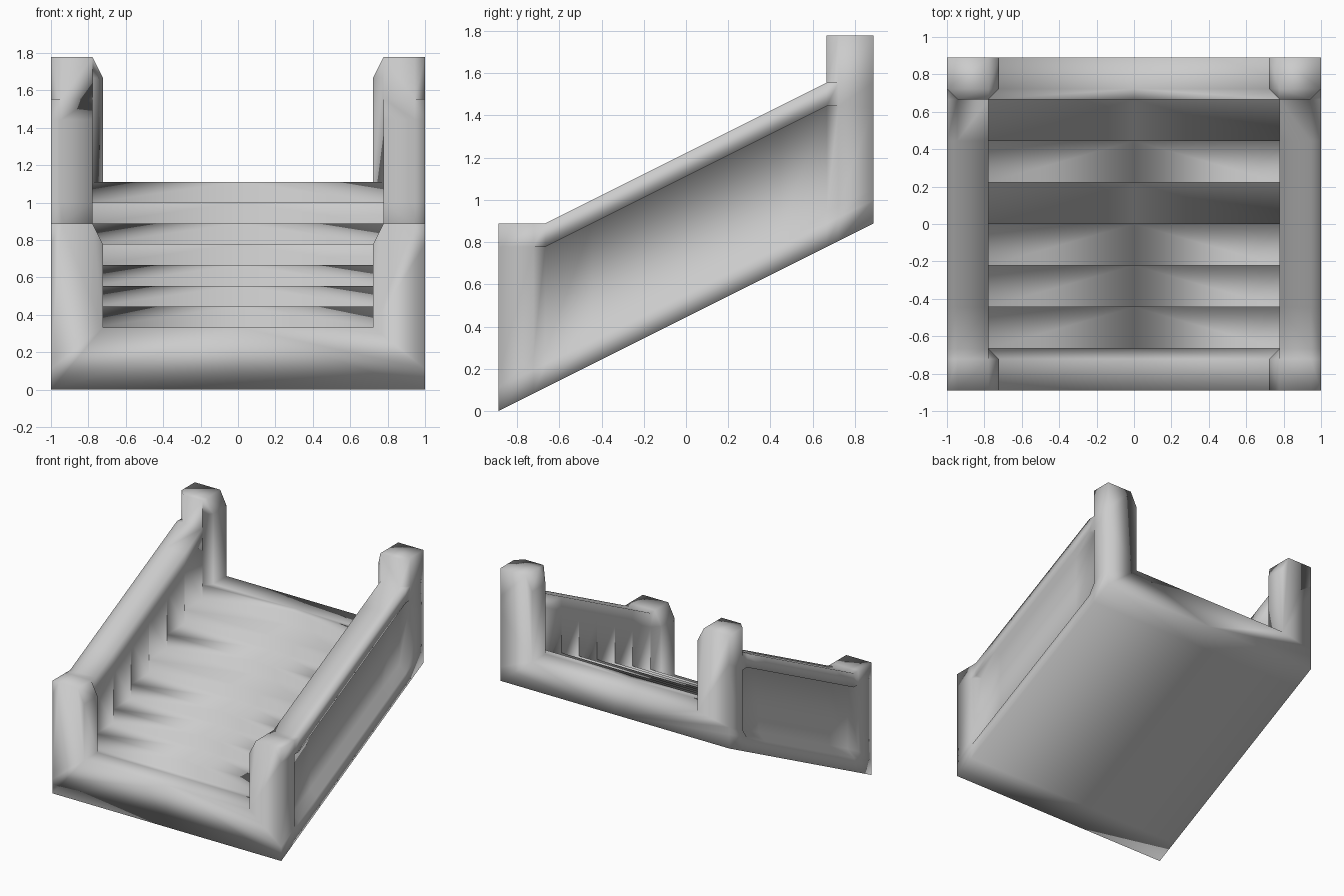
import bpy
import bmesh

cube = bpy.data.objects.get("Cube")
if cube:
    bpy.data.objects.remove(cube, do_unlink=True)

U = 1 / 18          # modelling grid
END, NECK, RAIL = 16, 13, 12   # post end, post chamfer start, rail end along y

stone = bpy.data.materials.new("plain_grey")
stone.use_nodes = True
grey = (0.6, 0.6, 0.6, 1)
stone.diffuse_color = grey
stone.node_tree.nodes["Principled BSDF"].inputs["Base Color"].default_value = grey


def section(y, step, upper_post=False):
    """Half cross-section, from the underside centre round to the tread centre."""
    post = abs(y) > RAIL
    base = (y + END) / 2
    rail = 16 + (max(-RAIL, min(RAIL, y)) + RAIL) / 2
    top = 32 if upper_post else rail
    tread = 6 + 2 * step
    inner = 13 if post else 14
    recess = 18 if post else 17
    shoulder = 18 if upper_post and post else 17
    outline = [
        (0, base), (18, base), (18, base + 2),            # underside and plinth
        (recess, base + 3), (recess, rail - 2),           # recessed side panel
        (18, rail - 2), (18, rail),                       # handrail edge
        (shoulder, rail), (shoulder, top), (14, top),     # post or rail top
        (inner, top - 2), (inner, tread), (0, tread),     # inner wall and tread
    ]
    return [(x * U, y * U, z * U) for x, z in outline]


# Sections from front to back, doubled at every riser
sections = [section(-END, 0), section(-NECK, 0)]
for k in range(7):
    y = -RAIL + 4 * k
    sections += [section(y, k), section(y, k + 1, upper_post=(k == 6))]
sections += [section(y, 7, True) for y in (NECK, END)]

# Skin the sections and close both ends
bm = bmesh.new()
rings = [[bm.verts.new(p) for p in s] for s in sections]
for a, b in zip(rings, rings[1:]):
    for i in range(len(a) - 1):
        bm.faces.new((a[i], b[i], b[i + 1], a[i + 1]))
bm.faces.new(rings[0])
bm.faces.new(rings[-1][::-1])
bmesh.ops.remove_doubles(bm, verts=bm.verts, dist=0.0005)
for f in bm.faces:
    f.smooth = True

mesh = bpy.data.meshes.new("stair_flight_with_railings")
bm.to_mesh(mesh)
bm.free()
mesh.materials.append(stone)
stair = bpy.data.objects.new("stair_flight_with_railings", mesh)
bpy.context.collection.objects.link(stair)

# Second half
mirror = stair.modifiers.new("mirror", 'MIRROR')
mirror.use_axis[0] = True
mirror.merge_threshold = 0.0005
